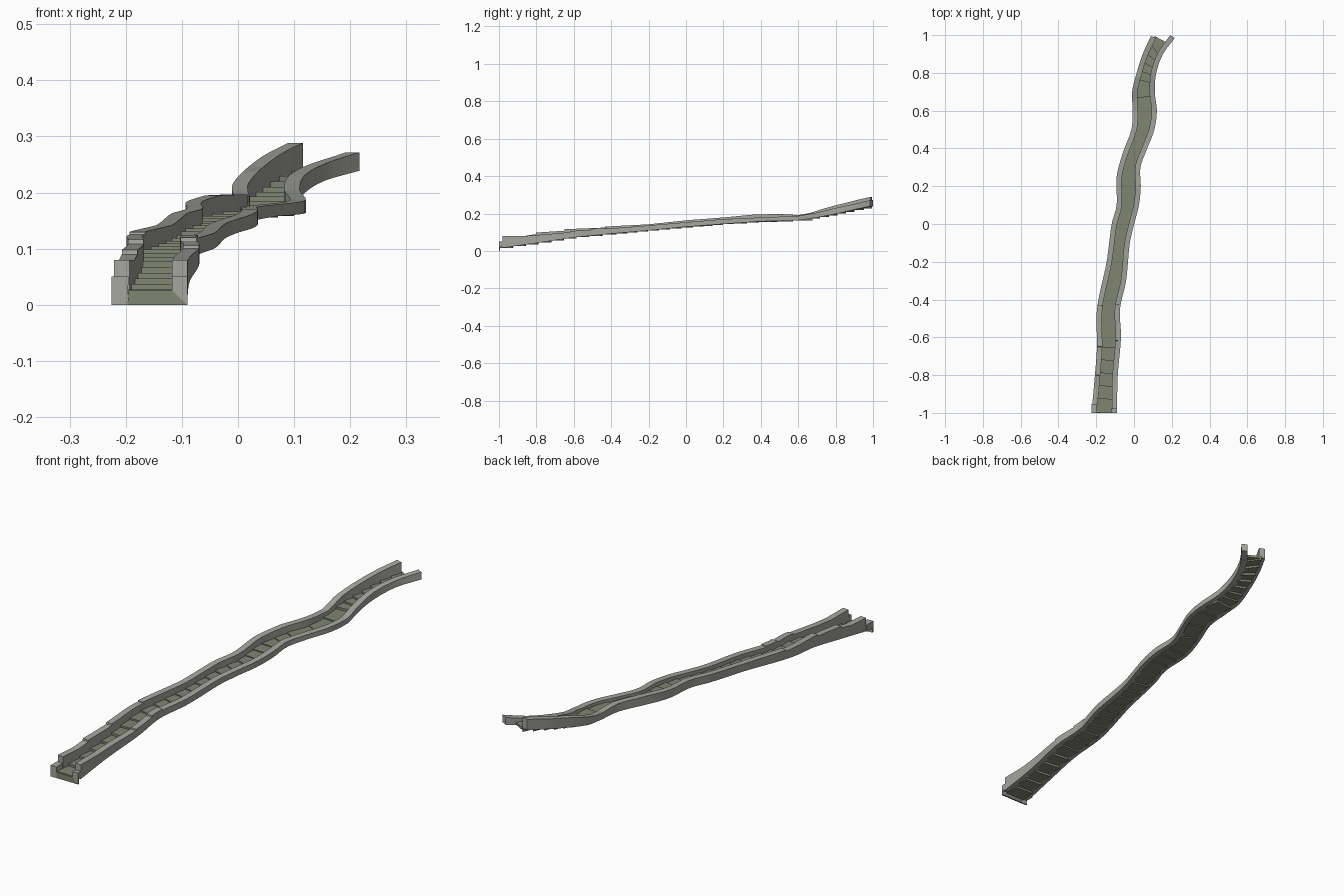
import bpy, bmesh, math

if "Cube" in bpy.data.objects:
    bpy.data.objects.remove(bpy.data.objects["Cube"])

# ---- colours
def material(name, rgb):
    m = bpy.data.materials.new(name)
    m.diffuse_color = (*rgb, 1)
    m.use_nodes = True
    m.node_tree.nodes["Principled BSDF"].inputs["Base Color"].default_value = m.diffuse_color
    return m

STONE = material("grey_stone", (0.37, 0.38, 0.34))
TREAD = material("mossy_step", (0.215, 0.235, 0.17))

# ---- plan outlines (y, x) and height profiles (y, z)
LEFT = [(-1, -.225), (-.8, -.207), (-.65, -.196), (-.45, -.196), (-.2, -.145),
        (0, -.118), (.1, -.092), (.25, -.092), (.38, -.058), (.5, -.014),
        (.6, -.007), (.7, -.01), (.8, .014), (.9, .046), (1, .092)]
RIGHT = [(-1, -.09), (-.8, -.086), (-.6, -.069), (-.45, -.074), (-.3, -.042),
         (-.1, -.022), (0, .001), (.1, .026), (.2, .036), (.3, .034), (.4, .07),
         (.5, .108), (.6, .121), (.7, .11), (.8, .118), (.9, .154), (.99, .22)]
LEFT_TOP = [(-1, .08), (-.86, .08), (-.8, .09), (-.799, .098), (-.65, .108),
            (-.649, .116), (-.43, .125), (-.429, .13), (-.2, .142), (0, .163),
            (.2, .179), (.38, .195), (.5, .197), (.6, .192), (.65, .2), (.7, .214),
            (.8, .242), (.9, .266), (1, .29)]
RIGHT_TOP = [(-1, .08), (-.86, .08), (-.62, .1), (-.619, .106), (-.5, .114),
             (-.499, .12), (-.43, .124), (-.429, .119), (-.3, .128), (-.1, .145),
             (.2, .17), (.4, .179), (.6, .187), (.7, .205), (.8, .23),
             (.9, .251), (.99, .273)]
FLOOR = [(-1, .022), (-.8, .05), (-.6, .08), (-.4, .1), (-.2, .117), (0, .137),
         (.2, .152), (.4, .166), (.6, .172), (.7, .186), (.8, .206), (.9, .229), (1, .25)]
THICK = .028

def linear(pts, y):
    y = min(max(y, pts[0][0]), pts[-1][0])
    for (a, p), (b, q) in zip(pts, pts[1:]):
        if y <= b:
            return p + (q - p) * (y - a) / (b - a)

def smooth(pts, y):
    """Cubic Hermite curve through the points."""
    y = min(max(y, pts[0][0]), pts[-1][0])
    i = next(k for k in range(len(pts) - 1) if y <= pts[k + 1][0])
    def slope(k):
        a, b = pts[max(k - 1, 0)], pts[min(k + 1, len(pts) - 1)]
        return (b[1] - a[1]) / (b[0] - a[0])
    (a, p), (b, q) = pts[i], pts[i + 1]
    h, t = b - a, (y - a) / (b - a)
    return ((2*t**3 - 3*t*t + 1) * p + (t**3 - 2*t*t + t) * h * slope(i)
            + (3*t*t - 2*t**3) * q + (t**3 - t*t) * h * slope(i + 1))

def slope_at(pts, y):
    return (smooth(pts, y + .01) - smooth(pts, y - .01)) / .02

# ---- mesh helpers
def loft(bm, rings):
    """Skin four-cornered rings into a closed bar."""
    vs = [[bm.verts.new(c) for c in r] for r in rings]
    for a, b in zip(vs, vs[1:]):
        for k in range(4):
            bm.faces.new((a[k], a[(k+1) % 4], b[(k+1) % 4], b[k]))
    bm.faces.new(vs[0][::-1])
    bm.faces.new(vs[-1])

def finish(name, bm, mat, rounded=False):
    bmesh.ops.recalc_face_normals(bm, faces=bm.faces)
    me = bpy.data.meshes.new(name)
    bm.to_mesh(me)
    bm.free()
    ob = bpy.data.objects.new(name, me)
    bpy.context.collection.objects.link(ob)
    me.materials.append(mat)
    if rounded:
        bpy.ops.object.select_all(action='DESELECT')
        ob.select_set(True)
        bpy.context.view_layer.objects.active = ob
        bpy.ops.object.shade_smooth_by_angle(angle=math.radians(20))

# ---- winding side walls
def wall(name, plan, top, side, start, end):
    ys = {start + (end - start) * i / 70 for i in range(71)}
    ys |= {p[0] for p in top if start < p[0] < end}
    rings = []
    for y in sorted(ys):
        x, s = smooth(plan, y), slope_at(plan, y)
        n = math.hypot(1, s)
        ix, iy = x + side * THICK / n, y - side * THICK * s / n
        zt, zb = linear(top, y), linear(FLOOR, y) - .008
        rings.append([(x, y, zb), (ix, iy, zb), (ix, iy, zt), (x, y, zt)])
    bm = bmesh.new()
    loft(bm, rings)
    finish(name, bm, STONE, True)

wall("left_wall", LEFT, LEFT_TOP, 1, -.955, .995)
wall("right_wall", RIGHT, RIGHT_TOP, -1, -.98, .985)

# ---- steps: short treads on the steep parts, longer in the gentle middle
def section(y, z):
    cs = (slope_at(LEFT, y) + slope_at(RIGHT, y)) / 2
    k = cs * .05
    yl, yr = min(y + k, .995), y - k
    xl, xr = smooth(LEFT, yl) + .02, smooth(RIGHT, yr) - .02
    return [(xl, yl, z - .011), (xr, yr, z - .011), (xr, yr, z), (xl, yl, z)]

edges = [-.995]
while edges[-1] < .98:
    y = edges[-1]
    edges.append(y + (.068 if y < -.45 else .058 if y < .35 else .1 if y < .6 else .042))
edges[-1] = .985
bm = bmesh.new()
for a, b in zip(edges, edges[1:]):
    z = linear(FLOOR, (a + b) / 2)
    n = max(2, round((b - a) / .025))
    loft(bm, [section(a + (b - a) * i / n, z) for i in range(n + 1)])
finish("steps", bm, TREAD)

# ---- foot of the stair: low end blocks and thin front panels
def box(name, x0, x1, y0, y1, z0, z1, mat):
    bm = bmesh.new()
    loft(bm, [[(x0, y, z0), (x1, y, z0), (x1, y, z1), (x0, y, z1)] for y in (y0, y1)])
    finish(name, bm, mat)

def panel(name, corners, mat):
    bm = bmesh.new()
    loft(bm, [[(x, y, z) for x, z in corners] for y in (-1, -.994)])
    finish(name, bm, mat)

box("left_end_block", -.225, -.196, -.998, -.954, .02, .05, STONE)
box("right_end_block", -.118, -.09, -.998, -.975, .02, .05, STONE)
panel("left_front_panel", [(-.225, 0), (-.197, 0), (-.195, .05), (-.225, .05)], STONE)
panel("right_front_panel", [(-.091, 0), (-.09, 0), (-.09, .05), (-.118, .05)], STONE)
panel("right_front_corner", [(-.118, .026), (-.091, 0), (-.09, .03), (-.118, .05)], STONE)
panel("bottom_riser", [(-.197, 0), (-.091, 0), (-.118, .026), (-.195, .026)], TREAD)
